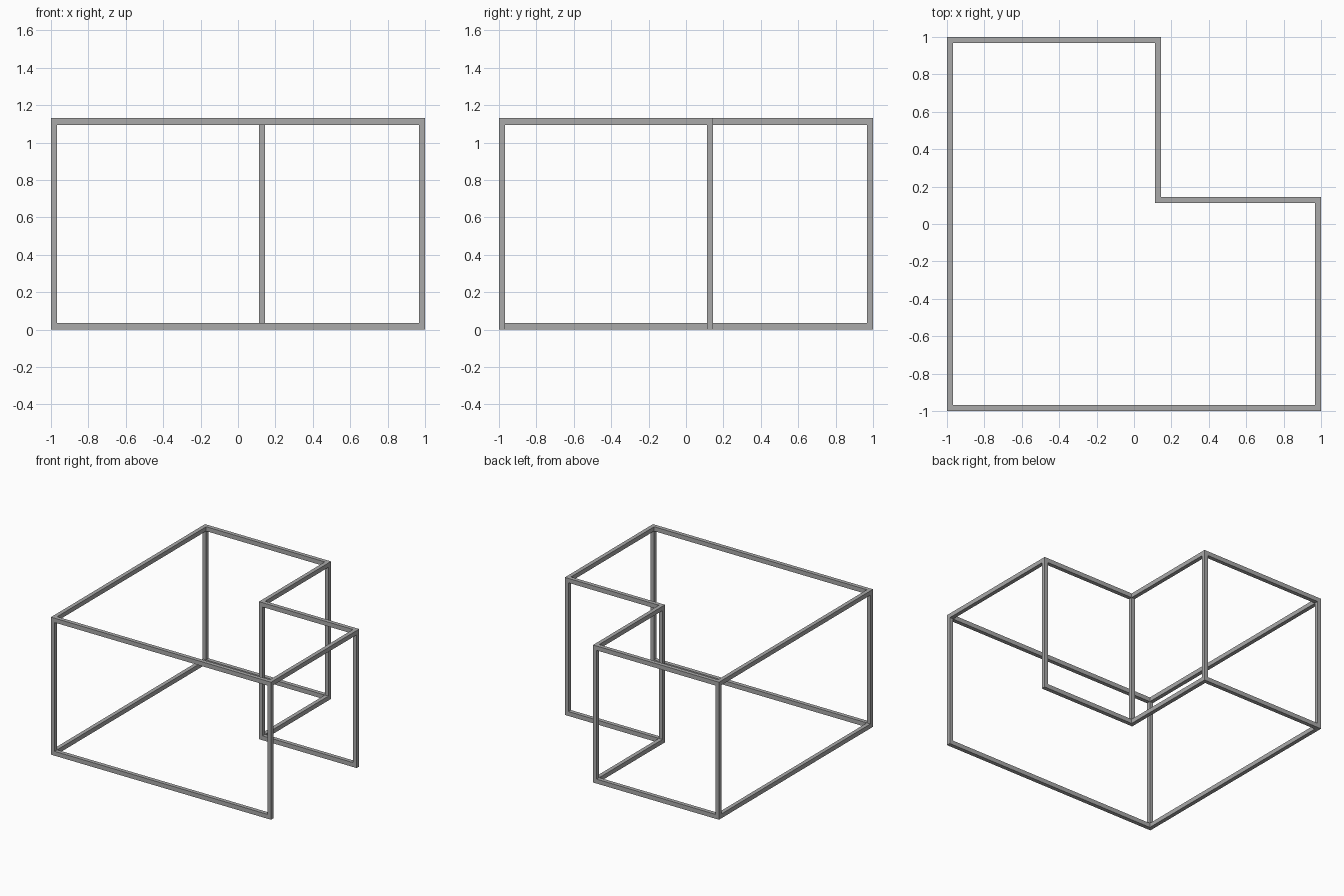
import bpy
import bmesh

if "Cube" in bpy.data.objects:
    bpy.data.objects.remove(bpy.data.objects["Cube"])

W = 0.033          # bar width in plan
H = 0.036          # rail height
TOP = 1.13         # overall height
N = 0.145          # position of the notch corner

steel = bpy.data.materials.new("steel grey")
steel.diffuse_color = (0.40, 0.40, 0.40, 1.0)
steel.use_nodes = True
steel.node_tree.nodes["Principled BSDF"].inputs["Base Color"].default_value = steel.diffuse_color

# L-shaped plan: outer corners and matching inner corners
outer = [(1, N), (N, N), (N, 1), (-1, 1), (-1, -1), (1, -1)]
i, n = 1 - W, N - W
inner = [(i, n), (n, n), (n, i), (-i, i), (-i, -i), (i, -i)]


def finish(name, bm):
    bmesh.ops.recalc_face_normals(bm, faces=bm.faces)
    mesh = bpy.data.meshes.new(name)
    bm.to_mesh(mesh)
    bm.free()
    mesh.materials.append(steel)
    obj = bpy.data.objects.new(name, mesh)
    bpy.context.collection.objects.link(obj)
    return obj


def rail(name, out_pts, in_pts, z0, z1, closed):
    """Mitred rectangular bar swept between two plan outlines."""
    bm = bmesh.new()
    rings = []
    for (ox, oy), (ix, iy) in zip(out_pts, in_pts):
        rings.append([bm.verts.new(p) for p in
                      ((ox, oy, z0), (ix, iy, z0), (ix, iy, z1), (ox, oy, z1))])
    pairs = list(zip(rings, rings[1:]))
    if closed:
        pairs.append((rings[-1], rings[0]))
    else:
        bm.faces.new(rings[0])
        bm.faces.new(rings[-1])
    for a, b in pairs:
        for k in range(4):
            m = (k + 1) % 4
            bm.faces.new((a[k], a[m], b[m], b[k]))
    return finish(name, bm)


def post(name, a, b, z0, z1):
    """Square upright between two opposite plan corners."""
    bm = bmesh.new()
    bmesh.ops.create_cube(bm, size=1)
    for v in bm.verts:
        v.co.x = (a[0] + b[0]) / 2 + v.co.x * abs(a[0] - b[0])
        v.co.y = (a[1] + b[1]) / 2 + v.co.y * abs(a[1] - b[1])
        v.co.z = (z0 + z1) / 2 + v.co.z * (z1 - z0)
    return finish(name, bm)


# Closed rail around the top
rail("top_rail", outer, inner, TOP - H, TOP, True)

# Floor rail, left open along the right side, with square ends
floor_inner = [(1, n)] + inner[1:-1] + [(1, -i)]
rail("floor_rail", outer, floor_inner, 0, H, False)

# Uprights at the six corners
names = ["right_back", "notch", "back_right", "back_left", "front_left", "front_right"]
for label, o, p in zip(names, outer, inner):
    post(label + "_post", o, p, H, TOP - H)
